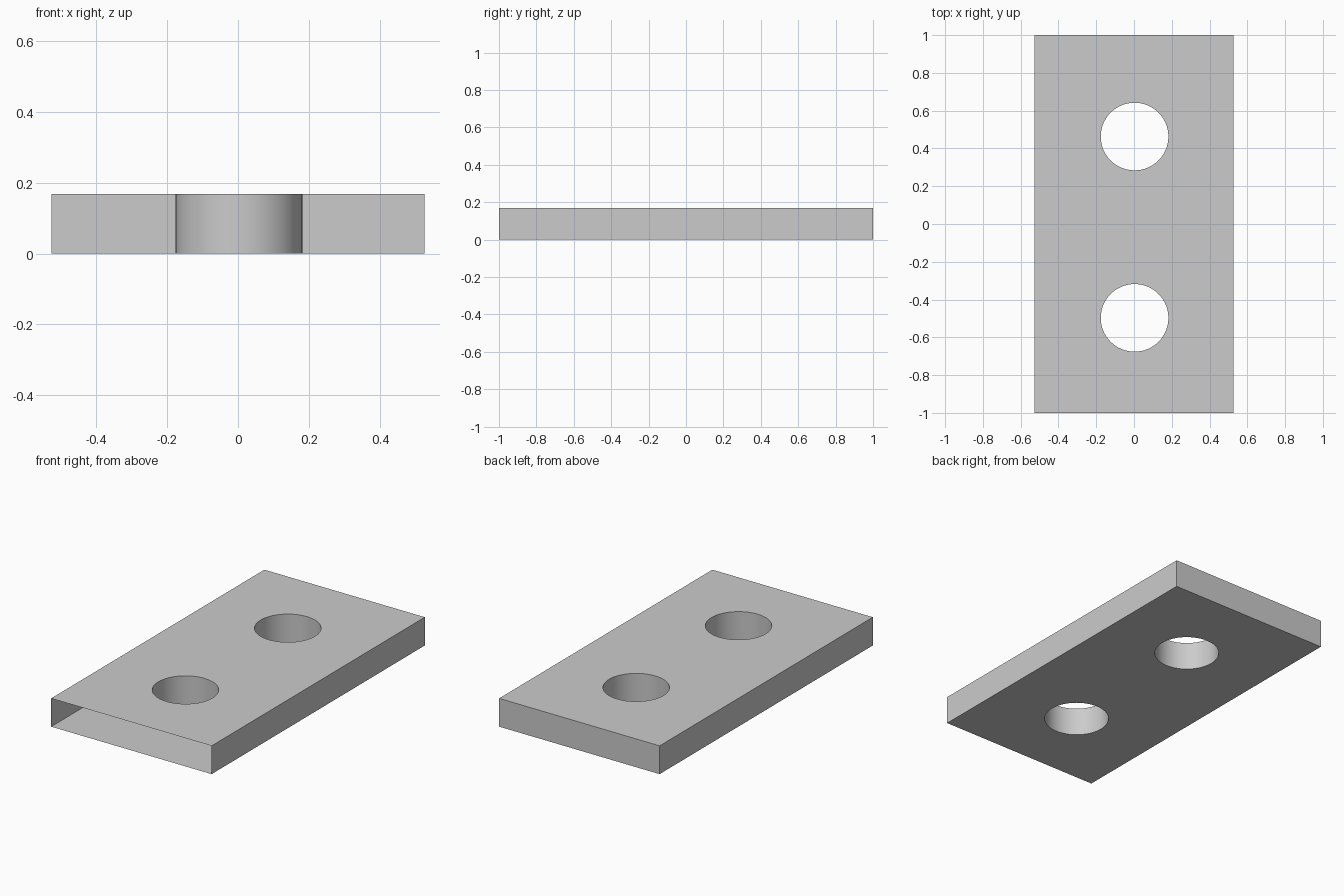
import bpy, bmesh, math

if "Cube" in bpy.data.objects:
    bpy.data.objects.remove(bpy.data.objects["Cube"])

W, L, H = 0.527, 1.0, 0.168          # half width, half length, thickness
HOLE_R, HOLE_X = 0.179, 0.003
HOLES_Y = (0.463, -0.497)
SIDES = 64


def add_loop(bm, points):
    verts = [bm.verts.new((x, y, 0)) for x, y in points]
    return [bm.edges.new((v, verts[i - 1])) for i, v in enumerate(verts)]


# Plate outline and the two round holes
bm = bmesh.new()
edges = add_loop(bm, [(-W, -L), (W, -L), (W, L), (-W, L)])
for cy in HOLES_Y:
    edges += add_loop(bm, [(HOLE_X + HOLE_R * math.cos(2 * math.pi * i / SIDES),
                            cy + HOLE_R * math.sin(2 * math.pi * i / SIDES))
                           for i in range(SIDES)])
bmesh.ops.triangle_fill(bm, edges=edges, use_beauty=True, normal=(0, 0, -1))

# Thickness
ext = bmesh.ops.extrude_face_region(bm, geom=bm.faces[:])
for v in ext["geom"]:
    if isinstance(v, bmesh.types.BMVert):
        v.co.z = H
bmesh.ops.recalc_face_normals(bm, faces=bm.faces[:])

# The front end is open
front = [f for f in bm.faces if all(v.co.y < -L + 1e-4 for v in f.verts)]
bmesh.ops.delete(bm, geom=front, context='FACES_ONLY')

mesh = bpy.data.meshes.new("plate")
bm.to_mesh(mesh)
bm.free()
plate = bpy.data.objects.new("two_hole_plate", mesh)
bpy.context.collection.objects.link(plate)

# Smooth hole walls, sharp plate edges
bpy.context.view_layer.objects.active = plate
plate.select_set(True)
bpy.ops.object.shade_smooth_by_angle(angle=math.radians(30))
